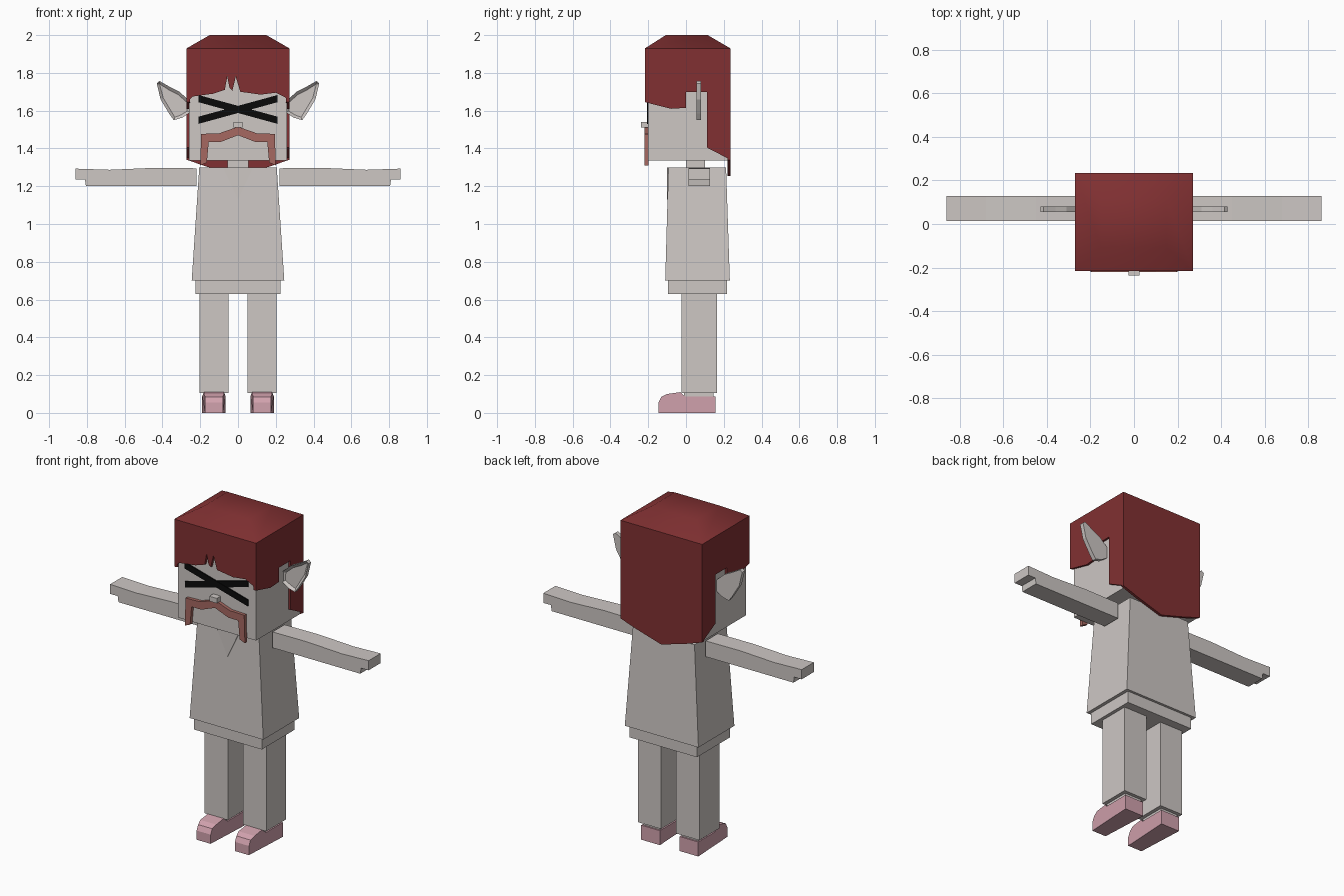
import bpy, bmesh
from mathutils import Vector

cube = bpy.data.objects.get("Cube")
if cube:
    bpy.data.objects.remove(cube)


def material(name, rgb):
    m = bpy.data.materials.new(name)
    m.use_nodes = True
    m.diffuse_color = (*rgb, 1)
    m.node_tree.nodes["Principled BSDF"].inputs["Base Color"].default_value = (*rgb, 1)
    return m


SKIN = material("pale_grey", (0.61, 0.57, 0.55))
HAIR = material("dark_red", (0.22, 0.03, 0.032))
BEARD = material("dusty_red", (0.38, 0.14, 0.12))
PINK = material("shoe_pink", (0.64, 0.36, 0.42))
BLACK = material("black", (0.003, 0.003, 0.003))


def finish(name, bm, mat):
    bmesh.ops.recalc_face_normals(bm, faces=bm.faces)
    mesh = bpy.data.meshes.new(name)
    bm.to_mesh(mesh)
    bm.free()
    mesh.materials.append(mat)
    ob = bpy.data.objects.new(name, mesh)
    bpy.context.collection.objects.link(ob)
    return ob


def tapered(name, mat, low, high):
    """Box between two rectangles, each given as (x0, x1, y0, y1, z)."""
    bm = bmesh.new()
    rings = [[bm.verts.new((x, y, z)) for x, y in ((a, c), (b, c), (b, d), (a, d))]
             for a, b, c, d, z in (low, high)]
    bm.faces.new(rings[0])
    bm.faces.new(rings[1])
    for i in range(4):
        j = (i + 1) % 4
        bm.faces.new((rings[0][i], rings[0][j], rings[1][j], rings[1][i]))
    return finish(name, bm, mat)


def box(name, mat, x, y, z):
    return tapered(name, mat, (*x, *y, z[0]), (*x, *y, z[1]))


def prism_bm(pts, axis, lo, hi):
    """Extrude an outline along x (points are y, z) or y (points are x, z)."""
    bm = bmesh.new()
    at = (lambda p, d: (d, p[0], p[1])) if axis == "x" else (lambda p, d: (p[0], d, p[1]))
    face = bm.faces.new([bm.verts.new(at(p, lo)) for p in pts])
    out = bmesh.ops.extrude_face_region(bm, geom=[face])["geom"]
    step = Vector(at((0, 0), hi - lo))
    bmesh.ops.translate(bm, vec=step, verts=[v for v in out if isinstance(v, bmesh.types.BMVert)])
    bmesh.ops.recalc_face_normals(bm, faces=bm.faces)
    return bm


def prism(name, mat, pts, axis, lo, hi):
    return finish(name, prism_bm(pts, axis, lo, hi), mat)


def mirrored(half):
    """Complete an outline whose first and last points lie on the centre line."""
    return half + [(-x, z) for x, z in reversed(half[1:-1])]


# Head, neck and nose
box("head", SKIN, (-0.26, 0.26), (-0.2, 0.22), (1.335, 1.92))
box("neck", SKIN, (-0.055, 0.055), (0.0, 0.1), (1.29, 1.345))
box("nose", SKIN, (-0.025, 0.025), (-0.237, -0.195), (1.51, 1.54))

# Crossed eye bars
for s, label in ((1, "left"), (-1, "right")):
    bar = [(-0.21 * s, 1.683), (0.21 * s, 1.568), (0.21 * s, 1.53), (-0.21 * s, 1.645)]
    prism(label + "_eye_bar", BLACK, bar, "y", -0.206 - 0.001 * s, -0.199)

# Drooping moustache
prism("moustache", BEARD, mirrored([
    (0, 1.515), (0.1, 1.48), (0.195, 1.477), (0.2, 1.31), (0.165, 1.325),
    (0.155, 1.435), (0.09, 1.435), (0, 1.47)]), "y", -0.22, -0.198)

# Hair: crown, fringe with two slits, sides with ear notch, long back
crown = tapered("hair_crown", HAIR, (-0.272, 0.272, -0.217, 0.235, 1.93),
                (-0.15, 0.15, -0.107, 0.115, 2.0))
for p in crown.data.polygons:
    p.use_smooth = p.normal.z > -0.5
prism("hair_fringe", HAIR, [
    (-0.272, 1.93), (-0.272, 1.645), (-0.24, 1.675), (-0.13, 1.69), (-0.07, 1.71),
    (-0.057, 1.78), (-0.045, 1.72), (-0.03, 1.705), (-0.012, 1.78), (0.012, 1.70),
    (0.12, 1.685), (0.2, 1.695), (0.25, 1.67), (0.272, 1.645), (0.272, 1.93)],
    "y", -0.217, -0.199)
prism("hair_back", HAIR, mirrored([
    (0, 1.93), (0.272, 1.93), (0.272, 1.34), (0.17, 1.305), (0, 1.255)]), "y", 0.219, 0.235)
side = [(-0.217, 1.93), (0.235, 1.93), (0.235, 1.34), (0.11, 1.405), (0.11, 1.7),
        (0, 1.7), (0, 1.615), (-0.08, 1.61), (-0.217, 1.645)]

# Torso with neckline, and the shirt hem below
tapered("torso", SKIN, (-0.245, 0.245, -0.11, 0.232, 0.7), (-0.205, 0.205, -0.093, 0.212, 1.3))
box("hips", SKIN, (-0.225, 0.225), (-0.095, 0.217), (0.63, 0.71))
prism("neckline", SKIN, [(-0.08, 1.3), (0.08, 1.3), (0, 1.13)], "y", -0.1, -0.09)

ear = [(0.255, 1.65), (0.31, 1.70), (0.36, 1.725), (0.415, 1.757), (0.43, 1.745),
       (0.41, 1.66), (0.365, 1.585), (0.34, 1.55), (0.295, 1.563), (0.255, 1.59)]
arm = [(0.22, 1.295), (0.45, 1.297), (0.68, 1.287), (0.86, 1.293), (0.86, 1.235),
       (0.81, 1.235), (0.805, 1.2), (0.22, 1.2)]
shoe = [(0.155, 0), (-0.145, 0), (-0.145, 0.055), (-0.13, 0.085), (-0.1, 0.1),
        (-0.03, 0.11), (-0.005, 0.087), (0.155, 0.087)]

for s, label in ((1, "left"), (-1, "right")):
    def flip(pts):
        return [(s * x, z) for x, z in pts]

    prism(label + "_hair_side", HAIR, side, "x", s * 0.255, s * 0.272)

    # Pointed ear with a sunken inner panel
    bm = prism_bm(flip(ear), "y", 0.055, 0.08)
    front = min(bm.faces, key=lambda f: f.calc_center_median().y)
    bmesh.ops.inset_region(bm, faces=[front], thickness=0.016)
    bmesh.ops.translate(bm, vec=(0, 0.014, 0), verts=front.verts)
    finish(label + "_ear", bm, SKIN)

    # Outstretched arm with stepped hand
    prism(label + "_arm", SKIN, flip(arm), "y", 0.013, 0.128)

    # Leg, ankle and shoe
    box(label + "_leg", SKIN, sorted((s * 0.05, s * 0.205)), (-0.024, 0.165), (0.105, 0.635))
    box(label + "_ankle", SKIN, sorted((s * 0.072, s * 0.183)), (-0.01, 0.145), (0.07, 0.11))
    bm = prism_bm(shoe, "x", s * 0.065, s * 0.19)
    # Narrow the toe and the top of the instep
    for v in bm.verts:
        mid = s * 0.1275
        if v.co.y < -0.12:
            v.co.x = mid + (v.co.x - mid) * 0.75
        elif v.co.z > 0.095:
            v.co.x = mid + (v.co.x - mid) * 0.85
    finish(label + "_shoe", bm, PINK)
